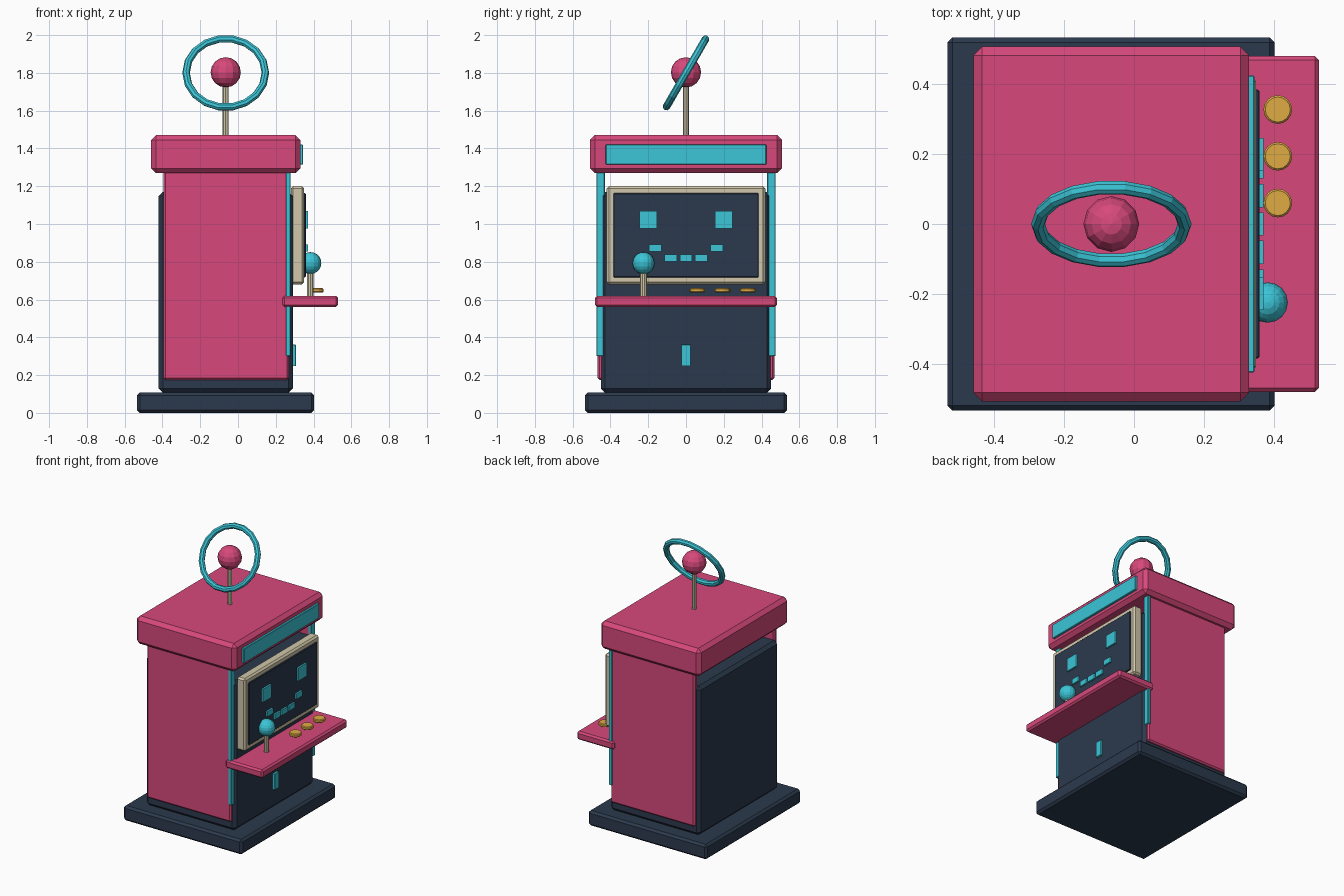
import bpy
from math import radians

if "Cube" in bpy.data.objects:
    bpy.data.objects.remove(bpy.data.objects["Cube"])


def material(name, r, g, b):
    m = bpy.data.materials.new(name)
    m.diffuse_color = [(c / 255) ** 2.2 for c in (r, g, b)] + [1]
    m.use_nodes = True
    m.node_tree.nodes["Principled BSDF"].inputs["Base Color"].default_value = m.diffuse_color
    return m


PINK = material("pink", 214, 74, 122)
NAVY = material("navy", 47, 60, 78)
CYAN = material("cyan", 62, 196, 214)
CREAM = material("cream", 208, 198, 168)
GOLD = material("gold", 222, 170, 70)


def finish(name, mat, bevel=0):
    ob = bpy.context.object
    ob.name = ob.data.name = name
    ob.data.materials.append(mat)
    if bevel:
        mod = ob.modifiers.new("bevel", 'BEVEL')
        mod.width, mod.segments = bevel, 1
        mod.limit_method, mod.angle_limit = 'ANGLE', radians(40)
    return ob


def box(name, mat, x, y, z, bevel=0):
    """Box from (min, max) ranges."""
    bpy.ops.mesh.primitive_cube_add(size=1, location=[sum(r) / 2 for r in (x, y, z)])
    bpy.context.object.scale = [r[1] - r[0] for r in (x, y, z)]
    bpy.ops.object.transform_apply(location=False, rotation=False, scale=True)
    return finish(name, mat, bevel)


def rod(name, mat, x, y, z, radius, sides, bevel=0):
    bpy.ops.mesh.primitive_cylinder_add(vertices=sides, radius=radius, depth=z[1] - z[0],
                                        location=(x, y, sum(z) / 2))
    return finish(name, mat, bevel)


def ball(name, mat, loc, radius, seg, rings):
    bpy.ops.mesh.primitive_uv_sphere_add(segments=seg, ring_count=rings, radius=radius, location=loc)
    return finish(name, mat)


# Cabinet
box("base", NAVY, (-.535, .403), (-.535, .535), (0, .107), .015)
box("cabinet_body", NAVY, (-.42, .29), (-.45, .45), (.107, 1.17), .022)
box("header", PINK, (-.46, .33), (-.508, .508), (1.27, 1.47), .025)
box("header_sign", CYAN, (.32, .345), (-.425, .425), (1.315, 1.42), .003)

# Side panels and their edge trims
for side, label in ((-1, "left"), (1, "right")):
    span = sorted((side * .43, side * .468))
    box(f"side_panel_{label}", PINK, (-.395, .27), span, (.175, 1.29), .01)
    span = sorted((side * .43, side * .474))
    box(f"edge_trim_{label}", CYAN, (.255, .278), span, (.30, 1.29), .003)

# Screen
box("screen_bezel", CREAM, (.28, .35), (-.42, .42), (.68, 1.2), .012)
box("screen", NAVY, (.34, .359), (-.385, .385), (.718, 1.163), .004)

# Pixel face on the screen: (y, z, half width, half height)
pixels = [(s * .2, 1.023, .047, .047) for s in (-1, 1)]
pixels += [(s * .163, .873, .033, .019) for s in (-1, 1)]
pixels += [(i * .081, .82, .033, .019) for i in (-1, 0, 1)]
for i, (y, z, hy, hz) in enumerate(pixels):
    box(f"screen_pixel_{i}", CYAN, (.352, .371), (y - hy, y + hy), (z - hz, z + hz))

# Control shelf, joystick and buttons
box("control_shelf", PINK, (.235, .53), (-.482, .482), (.56, .62), .012)
rod("joystick_shaft", CREAM, .383, -.225, (.61, .77), .018, 10)
ball("joystick_knob", CYAN, (.383, -.225, .793), .058, 16, 10)
for i in range(3):
    rod(f"button_{i}", GOLD, .412, .06 + i * .134, (.637, .66), .041, 16, .005)

# Coin slot
box("coin_slot", CYAN, (.28, .307), (-.025, .025), (.247, .361), .002)

# Antenna with tilted ring
rod("antenna_mast", CREAM, -.065, 0, (1.46, 1.8), .016, 8)
ball("antenna_ball", PINK, (-.065, 0, 1.803), .08, 12, 8)
bpy.ops.mesh.primitive_torus_add(location=(-.065, 0, 1.8), rotation=(radians(60), 0, 0),
                                 major_segments=18, minor_segments=8,
                                 major_radius=.21, minor_radius=.02)
finish("antenna_ring", CYAN)
